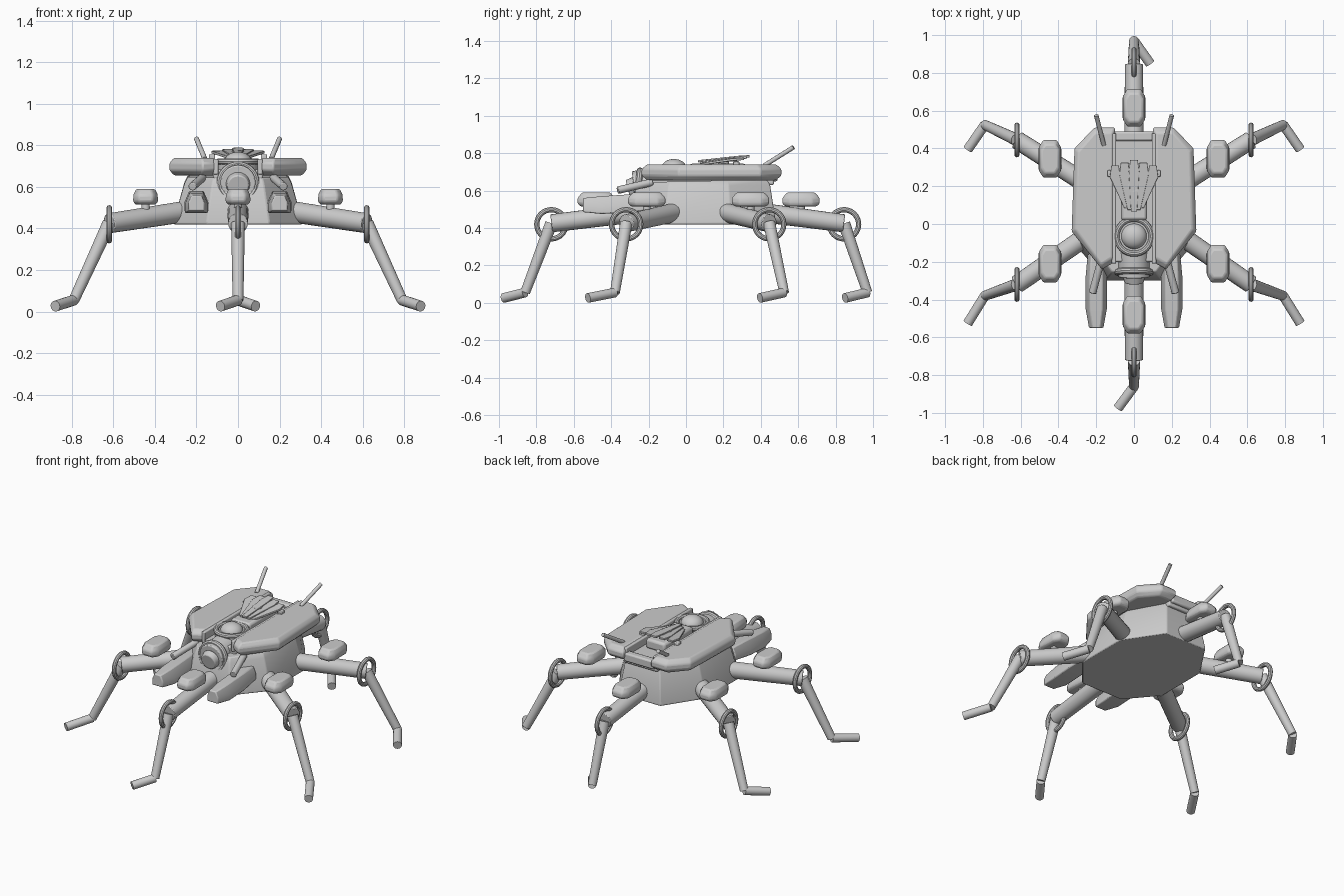
import bpy, bmesh, math
from mathutils import Vector

if "Cube" in bpy.data.objects:
    bpy.data.objects.remove(bpy.data.objects["Cube"])

grey = bpy.data.materials.new("hull grey")
grey.diffuse_color = (0.6, 0.6, 0.6, 1)
grey.use_nodes = True
grey.node_tree.nodes["Principled BSDF"].inputs["Base Color"].default_value = grey.diffuse_color


def finish(bm, name, bevel=0, segments=2, smooth=True):
    bmesh.ops.recalc_face_normals(bm, faces=bm.faces)
    me = bpy.data.meshes.new(name)
    bm.to_mesh(me)
    bm.free()
    ob = bpy.data.objects.new(name, me)
    bpy.context.collection.objects.link(ob)
    me.materials.append(grey)
    if bevel:
        m = ob.modifiers.new("bevel", 'BEVEL')
        m.width, m.segments = bevel, segments
    if smooth:
        bpy.ops.object.select_all(action='DESELECT')
        bpy.context.view_layer.objects.active = ob
        ob.select_set(True)
        bpy.ops.object.shade_smooth_by_angle(angle=math.radians(35))
    return ob


def rod(name, a, b, r, r2=None, sides=20, bevel=0):
    """Cylinder or cone from a to b."""
    a, b = Vector(a), Vector(b)
    bm = bmesh.new()
    bmesh.ops.create_cone(bm, cap_ends=True, segments=sides, radius1=r,
                          radius2=r if r2 is None else r2, depth=(b - a).length)
    bm.transform((b - a).to_track_quat('Z', 'Y').to_matrix().to_4x4())
    bmesh.ops.translate(bm, verts=bm.verts, vec=(a + b) / 2)
    return finish(bm, name, bevel)


def loft(name, rings, bevel=0, segments=2):
    """Closed solid through a stack of equal-sized outlines."""
    bm = bmesh.new()
    vs = [[bm.verts.new(p) for p in ring] for ring in rings]
    n = len(rings[0])
    for lo, hi in zip(vs, vs[1:]):
        for i in range(n):
            j = (i + 1) % n
            bm.faces.new((lo[i], lo[j], hi[j], hi[i]))
    bm.faces.new(vs[0][::-1])
    bm.faces.new(vs[-1])
    return finish(bm, name, bevel, segments)


def box(name, x0, x1, y0, y1, z0, z1, bevel=0):
    return loft(name, [[(x0, y0, z), (x1, y0, z), (x1, y1, z), (x0, y1, z)] for z in (z0, z1)], bevel)


def ring(name, c, major, minor, axis):
    bm = bmesh.new()
    n, m = 32, 10
    q = Vector(axis).to_track_quat('Z', 'Y')
    g = []
    for i in range(n):
        t = 2 * math.pi * i / n
        row = []
        for j in range(m):
            p = 2 * math.pi * j / m
            r = major + minor * math.cos(p)
            v = Vector((r * math.cos(t), r * math.sin(t), minor * math.sin(p)))
            row.append(bm.verts.new(q @ v + Vector(c)))
        g.append(row)
    for i in range(n):
        for j in range(m):
            k, l = (i + 1) % n, (j + 1) % m
            bm.faces.new((g[i][j], g[k][j], g[k][l], g[i][l]))
    return finish(bm, name)


# Body: tapered octagonal hull
OCT = [(-.15, -.30), (.15, -.30), (.31, -.11), (.31, .24), (.15, .48), (-.15, .48), (-.31, .24), (-.31, -.11)]


def octa(sx, sy, z, tilt=0):
    return [(x * sx, .1 + (y - .1) * sy, z + tilt * y) for x, y in OCT]


loft("hull", [octa(1, 1, .42), octa(1, 1, .435), octa(.83, .92, .62, .02), octa(.78, .88, .65, .02)], .006)

# Centre deck, spine and rear cross bar between the shells
box("centre_deck", -.12, .12, -.2, .47, .63, .685, .008)
box("spine", -.07, .07, .02, .32, .68, .745, .015)
box("rear_bar", -.11, .11, .44, .49, .65, .705, .01)

# Legs: (hip, knee, ankle, toe, pod centre)
KZ, AZ, TZ = .425, .055, .026
legs = [("front", (0, -.2), (0, -.72), (0, -.86), (-.085, -.975), (0, -.48)),
        ("back", (0, .35), (0, .845), (0, .97), (.085, .85), (0, .615))]
for s, side in ((1, "right"), (-1, "left")):
    legs += [("front_" + side, (s * .2, -.03), (s * .62, -.32), (s * .79, -.38), (s * .88, -.525), (s * .445, -.21)),
             ("back_" + side, (s * .2, .18), (s * .62, .445), (s * .79, .525), (s * .88, .395), (s * .445, .345))]
for nm, hip, knee, ankle, toe, pod in legs:
    rod(nm + "_upper_leg", (*hip, .49), (*knee, KZ), .052, .048, bevel=.004)
    rod(nm + "_lower_leg", (*knee, KZ), (*ankle, AZ), .033, .026)
    rod(nm + "_foot", (*ankle, AZ), (*toe, TZ), .026)
    ring(nm + "_knee_ring", (*knee, KZ - .005), .078, .014, (1, 0, 0))
    # pod: lozenge block riding on the upper leg
    px, py = pod
    out = [(-.035, -.1), (.035, -.1), (.06, -.06), (.06, .06), (.035, .1), (-.035, .1), (-.06, .06), (-.06, -.06)]
    loft(nm + "_leg_pod", [[(px + x * k, py + y * k, z) for x, y in out]
                           for k, z in ((.82, .515), (1, .53), (1, .56), (.75, .59))], .008)
    rod(nm + "_pod_mount", (px, py, .45), (px, py, .53), .02)

# Mirrored upper parts
SHELL = [(.10, -.20), (.17, -.24), (.33, -.04), (.315, .40), (.21, .51), (.10, .51)]
for s, side in ((1, "right"), (-1, "left")):
    def inset(k, z):
        return [(s * (.2 + (x - .2) * k), .13 + (y - .13) * (1 - (1 - k) * .45), z) for x, y in SHELL]
    loft(side + "_shell", [inset(.82, .655), inset(1, .68), inset(1, .715), inset(.84, .74)], .008)
    box(side + "_rail", *sorted((s * .095, s * .118)), -.21, .48, .66, .735, .006)
    rod(side + "_antenna", (s * .16, .42, .735), (s * .2, .575, .832), .012, sides=12)
    box(side + "_spine_tab", *sorted((s * .11, s * .14)), .25, .285, .72, .757, .005)
    # forward pincer block, thinner towards its tip
    def sect(y, w, z0, z1):
        return [(s * .2 + a * w, y, z) for a, z in ((-1, z0), (1, z0), (1, z0 + .04), (.6, z1), (-.6, z1), (-1, z0 + .04))]
    loft(side + "_pincer", [sect(-.16, .045, .50, .58), sect(-.30, .058, .485, .58),
                            sect(-.45, .056, .475, .57), sect(-.55, .038, .485, .56)], .006)
    rod(side + "_gun", (s * .17, -.18, .645), (s * .22, -.365, .602), .02, bevel=.004)

# Head: forward barrel with collar and lens
rod("head_barrel", (0, -.1, .64), (0, -.28, .62), .085, bevel=.006)
ring("head_collar", (0, -.255, .62), .086, .018, (0, 1, -.1))
rod("head_lens", (0, -.27, .615), (0, -.31, .605), .06, .052, bevel=.006)

# Sensor dome in its ring
rod("dome_base", (0, -.065, .65), (0, -.065, .725), .1, bevel=.005)
ring("dome_ring", (0, -.065, .722), .092, .016, (0, 0, 1))
bm = bmesh.new()
bmesh.ops.create_uvsphere(bm, u_segments=28, v_segments=16, radius=.068)
bmesh.ops.scale(bm, verts=bm.verts, vec=(1, 1, .75))
bmesh.ops.translate(bm, verts=bm.verts, vec=(0, -.065, .718))
finish(bm, "sensor_dome")

# Fan of thin overlapping vanes above the spine
for i in range(-2, 3):
    a, x1, x0 = abs(i), i * .05, i * .018
    tip = .34 - .015 * a
    z = .79 - .007 * a
    pts = [(x0 - .016, .065 + .01 * a, z - .027), (x0 + .016, .065 + .01 * a, z - .027),
           (x1 + .028, tip - .06, z - .003), (x1 + .02, tip, z), (x1 - .02, tip, z), (x1 - .028, tip - .06, z - .003)]
    loft("fan_vane", [[(x, y, h + d) for x, y, h in pts] for d in (-.012, 0)], .002)
rod("fan_post", (0, .2, .72), (0, .2, .775), .03)
